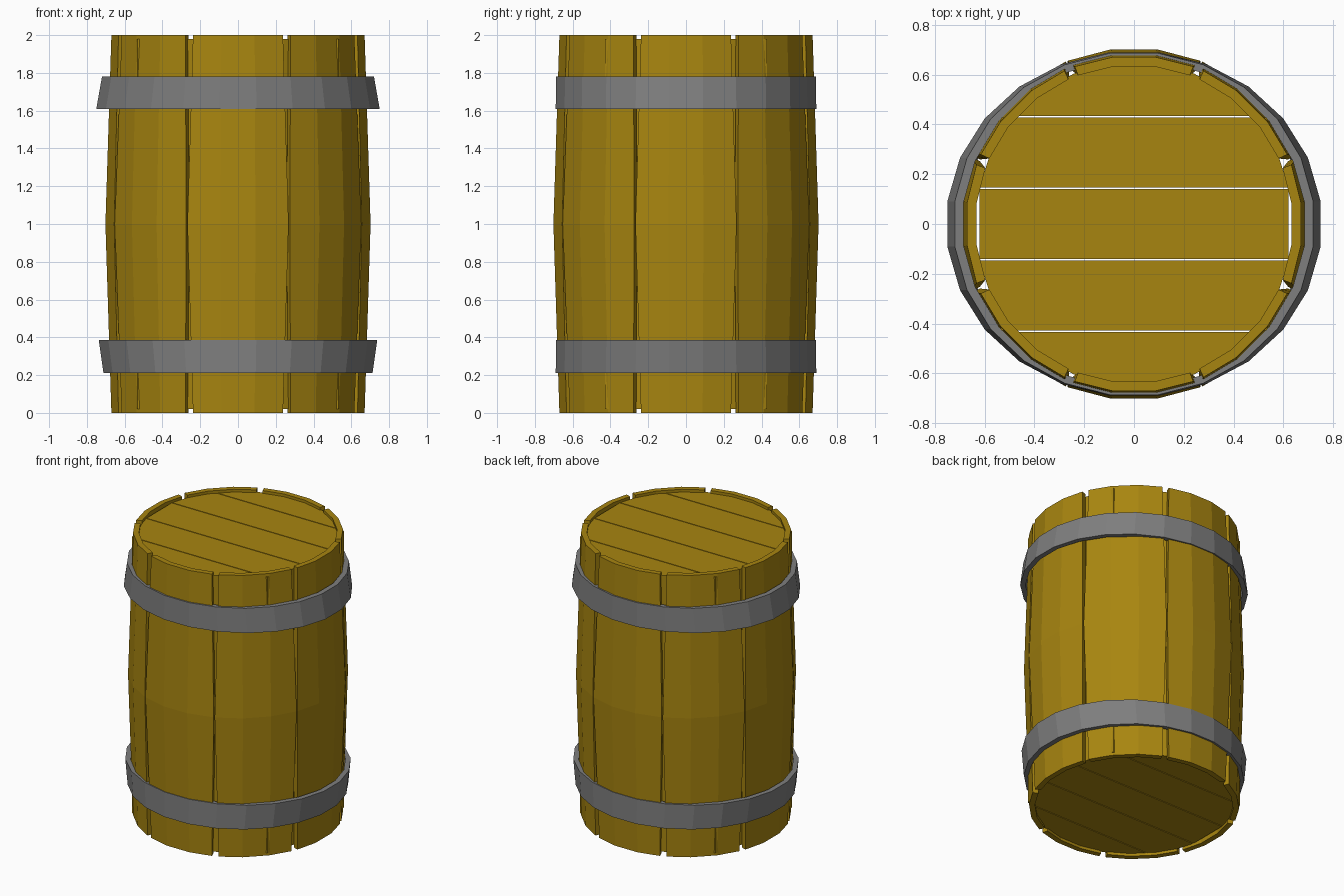
import bpy
import bmesh
import math

cube = bpy.data.objects.get("Cube")
if cube:
    bpy.data.objects.remove(cube, do_unlink=True)


def make_material(name, color):
    mat = bpy.data.materials.new(name)
    mat.use_nodes = True
    mat.diffuse_color = color
    mat.node_tree.nodes["Principled BSDF"].inputs["Base Color"].default_value = color
    return mat


wood = make_material("golden wood", (0.39, 0.235, 0.005, 1))
iron = make_material("grey iron", (0.21, 0.21, 0.21, 1))


def finish(bm, name, mat):
    bmesh.ops.recalc_face_normals(bm, faces=bm.faces)
    mesh = bpy.data.meshes.new(name)
    bm.to_mesh(mesh)
    bm.free()
    mesh.materials.append(mat)
    obj = bpy.data.objects.new(name, mesh)
    bpy.context.collection.objects.link(obj)
    return obj


def bridge(bm, a, b, closed=True):
    n = len(a)
    for i in range(n if closed else n - 1):
        j = (i + 1) % n
        bm.faces.new((a[i], a[j], b[j], b[i]))


# Curved staves: three facets wide, bulging and widening at mid height
def stave(index):
    bm = bmesh.new()
    centre = index * math.tau / 8
    rings = []
    for z, radius, half in ((0, 0.676, 0.36), (1, 0.708, 0.388), (2, 0.676, 0.36)):
        ring = []
        angles = (-half, -math.pi / 24, math.pi / 24, half)
        for r, order in ((radius, angles), (radius - 0.038, angles[::-1])):
            for a in order:
                ring.append(bm.verts.new((r * math.cos(centre + a),
                                          r * math.sin(centre + a), z)))
        rings.append(ring)
    bridge(bm, rings[0], rings[1])
    bridge(bm, rings[1], rings[2])
    for ring in (rings[0], rings[2]):
        bridge(bm, ring[:4], ring[:3:-1], closed=False)
    finish(bm, f"stave_{index + 1}", wood)


for i in range(8):
    stave(i)


# Head boards: straight planks filling the barrel just below the rims
def board(name, outline):
    bm = bmesh.new()
    low, high = ([bm.verts.new((x, y, z)) for x, y in outline] for z in (0.02, 1.98))
    bridge(bm, low, high)
    bm.faces.new(low)
    bm.faces.new(high)
    finish(bm, name, wood)


board("head_board_centre", [(-0.62, -0.141), (0.62, -0.141), (0.62, 0.141), (-0.62, 0.141)])
for side, label in ((1, "back"), (-1, "front")):
    board(f"head_board_inner_{label}",
          [(x, side * y) for x, y in
           ((-0.62, 0.147), (0.62, 0.147), (0.533, 0.428), (-0.533, 0.428))])
    board(f"head_board_outer_{label}",
          [(x, side * y) for x, y in
           ((-0.49, 0.434), (0.49, 0.434), (0.38, 0.53), (0.24, 0.605), (0.08, 0.64),
            (-0.08, 0.64), (-0.24, 0.605), (-0.38, 0.53))])


# Hoops: slightly oval flared bands
def hoop(name, z_low, z_high, x_low, x_high):
    bm = bmesh.new()
    sides = 24
    rings = []
    profile = ((x_low, 0.69, z_low), (x_high, 0.687, z_high),
               (x_high - 0.035, 0.655, z_high), (x_low - 0.035, 0.658, z_low))
    for rx, ry, z in profile:
        angles = [(i + 0.5) * math.tau / sides for i in range(sides)]
        grow = 1 / math.cos(math.pi / sides)
        rings.append([bm.verts.new((rx * grow * math.cos(a), ry * grow * math.sin(a), z))
                      for a in angles])
    for i in range(4):
        bridge(bm, rings[i], rings[(i + 1) % 4])
    finish(bm, name, iron)


hoop("upper_hoop", 1.61, 1.78, 0.75, 0.72)
hoop("lower_hoop", 0.21, 0.385, 0.712, 0.737)
